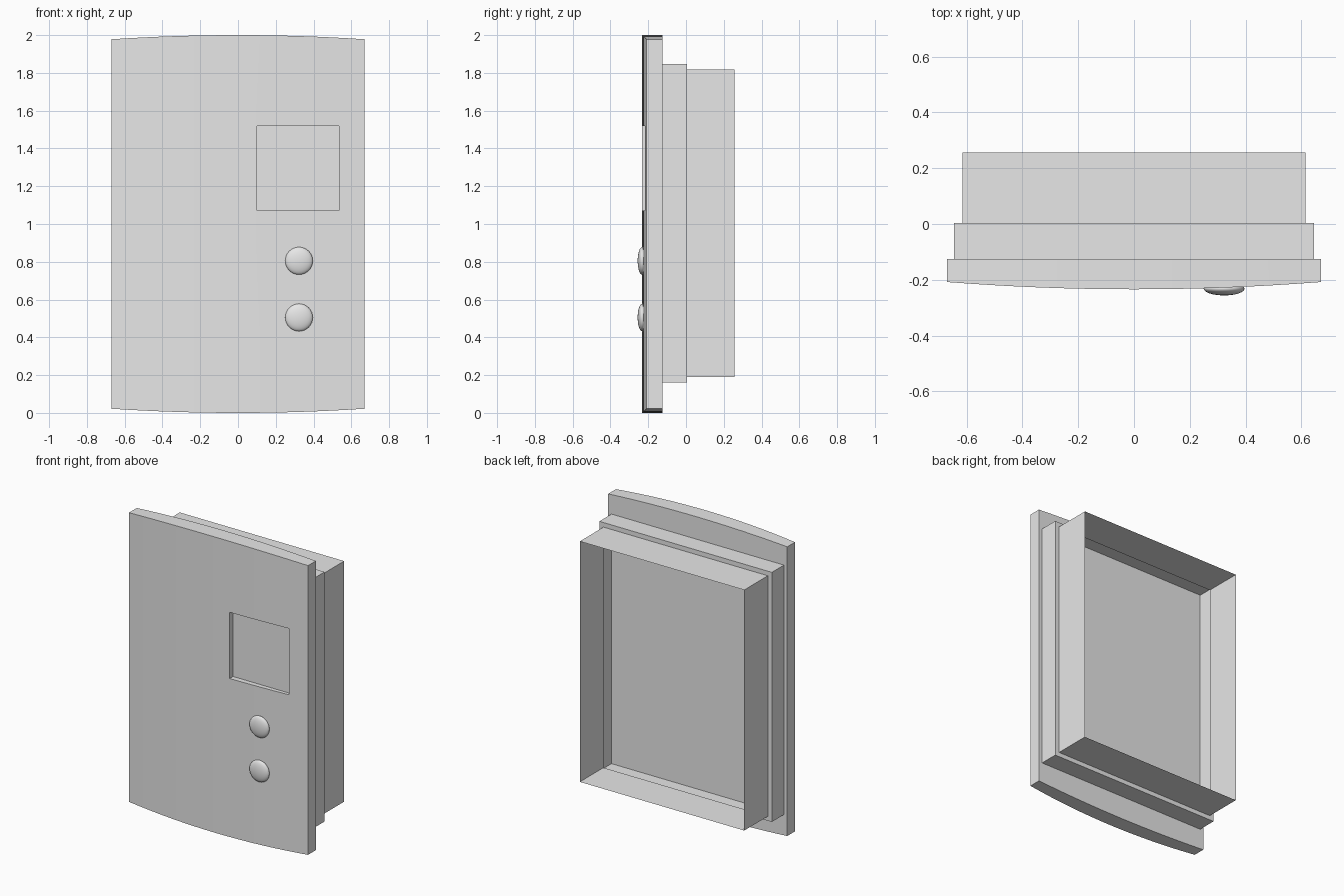
import bpy
import bmesh

if "Cube" in bpy.data.objects:
    bpy.data.objects.remove(bpy.data.objects["Cube"], do_unlink=True)

grey = bpy.data.materials.new("light grey plastic")
grey.use_nodes = True
grey.diffuse_color = (0.8, 0.8, 0.8, 1)
grey.node_tree.nodes["Principled BSDF"].inputs["Base Color"].default_value = (0.8, 0.8, 0.8, 1)


def finish(name, bm):
    """Turn a bmesh into a linked object with the plastic material."""
    mesh = bpy.data.meshes.new(name)
    bm.to_mesh(mesh)
    bm.free()
    mesh.materials.append(grey)
    obj = bpy.data.objects.new(name, mesh)
    bpy.context.collection.objects.link(obj)
    return obj


def activate(obj):
    bpy.ops.object.select_all(action='DESELECT')
    obj.select_set(True)
    bpy.context.view_layer.objects.active = obj


# Front cover: a slab whose face, top and bottom all bow gently across x
HALF_W, BACK_Y, SEGMENTS = 0.67, -0.125, 16
bm = bmesh.new()
rings = []
for i in range(SEGMENTS + 1):
    t = 2 * i / SEGMENTS - 1
    x, drop = t * HALF_W, 0.022 * t * t
    front_y = -0.234 + 0.026 * t * t
    corners = [(front_y, drop), (BACK_Y, drop), (BACK_Y, 2 - drop), (front_y, 2 - drop)]
    rings.append([bm.verts.new((x, y, z)) for y, z in corners])
for a, b in zip(rings, rings[1:]):
    for k in range(4):
        n = (k + 1) % 4
        bm.faces.new((a[k], a[n], b[n], b[k]))
bm.faces.new(rings[0])
bm.faces.new(rings[-1])
bmesh.ops.recalc_face_normals(bm, faces=bm.faces)
cover = finish("front_cover", bm)

# Display recess cut into the cover
bm = bmesh.new()
bmesh.ops.create_cube(bm, size=1)
bmesh.ops.scale(bm, vec=(0.433, 0.2, 0.448), verts=bm.verts)
bmesh.ops.translate(bm, vec=(0.318, -0.297, 1.296), verts=bm.verts)
cutter = finish("display_cutter", bm)
cutter.hide_render = True
activate(cover)
cut = cover.modifiers.new("display_recess", 'BOOLEAN')
cut.operation = 'DIFFERENCE'
cut.solver = 'EXACT'
cut.object = cutter
bpy.ops.object.modifier_apply(modifier=cut.name)
bpy.data.objects.remove(cutter, do_unlink=True)
bpy.ops.object.shade_smooth_by_angle(angle=0.35)

# Rear housing: thin stepped sleeve, open at the back
bm = bmesh.new()
loops = []
for half_x, z0, z1, y in [(0.645, 0.16, 1.848, BACK_Y), (0.645, 0.16, 1.848, 0.004),
                          (0.615, 0.19, 1.817, 0.004), (0.615, 0.19, 1.817, 0.256)]:
    loops.append([bm.verts.new((x, y, z)) for x, z in
                  [(-half_x, z0), (half_x, z0), (half_x, z1), (-half_x, z1)]])
for a, b in zip(loops, loops[1:]):
    for k in range(4):
        n = (k + 1) % 4
        bm.faces.new((a[k], a[n], b[n], b[k]))
bm.normal_update()
# Face the sleeve outward
if bm.faces[:][0].normal.z > 0:
    bmesh.ops.reverse_faces(bm, faces=bm.faces)
finish("rear_housing", bm)

# Two domed push buttons
for name, z in [("upper_button", 0.805), ("lower_button", 0.505)]:
    bm = bmesh.new()
    bmesh.ops.create_uvsphere(bm, u_segments=32, v_segments=16, radius=1)
    bmesh.ops.scale(bm, vec=(0.073, 0.073, 0.024), verts=bm.verts)
    for v in bm.verts:
        v.co = (v.co.x + 0.323, v.co.z - 0.232, z - v.co.y)
    bmesh.ops.recalc_face_normals(bm, faces=bm.faces)
    button = finish(name, bm)
    activate(button)
    bpy.ops.object.shade_smooth()
